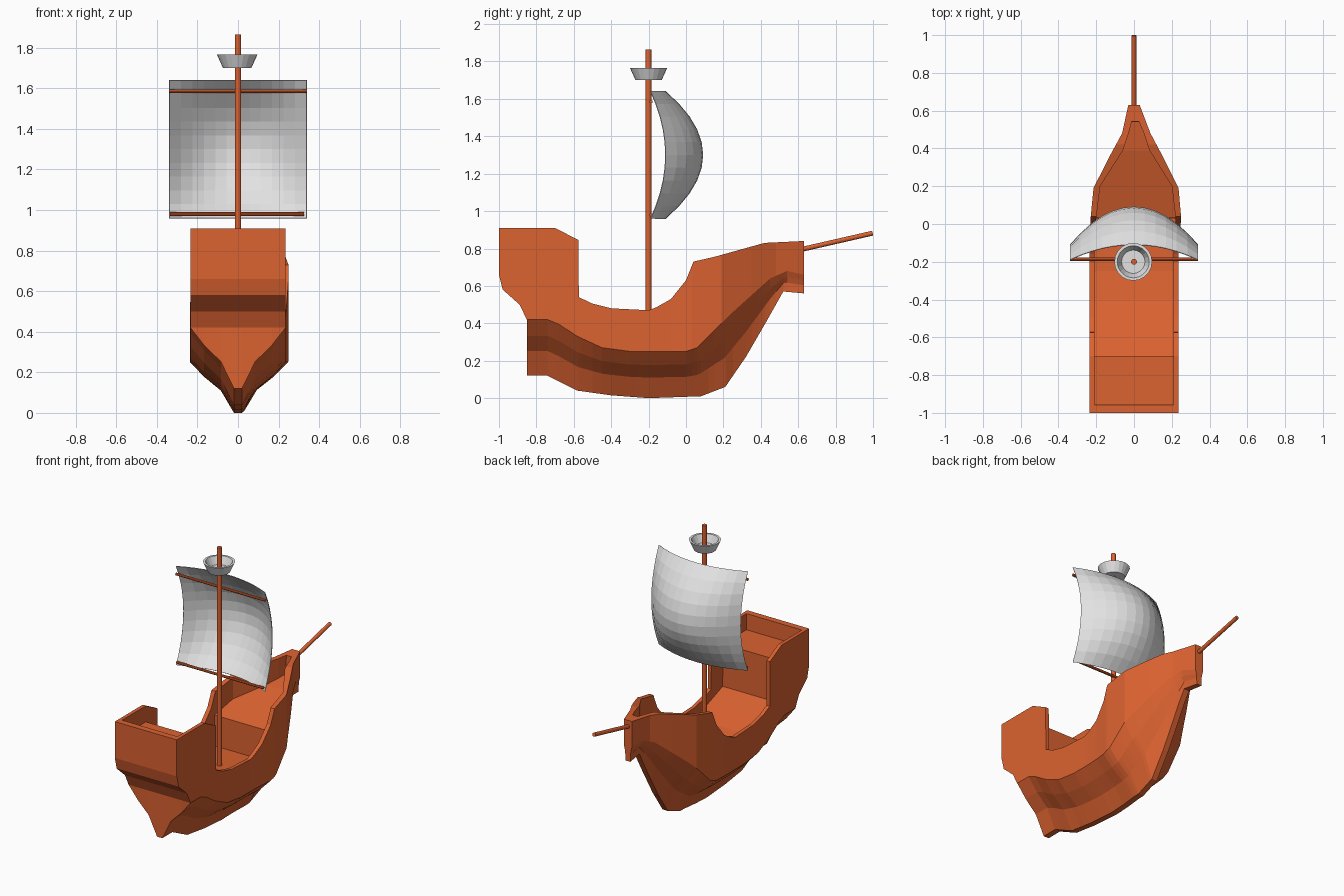
import bpy, bmesh, math
from mathutils import Vector

if "Cube" in bpy.data.objects:
    bpy.data.objects.remove(bpy.data.objects["Cube"])


def material(name, rgb):
    m = bpy.data.materials.new(name)
    m.diffuse_color = (*rgb, 1)
    m.use_nodes = True
    m.node_tree.nodes["Principled BSDF"].inputs["Base Color"].default_value = m.diffuse_color
    return m


WOOD = material("orange_wood", (0.71, 0.122, 0.03))
CLOTH = material("pale_canvas", (0.76, 0.76, 0.76))


def finish(name, bm, mat):
    bmesh.ops.recalc_face_normals(bm, faces=bm.faces)
    me = bpy.data.meshes.new(name)
    bm.to_mesh(me)
    bm.free()
    me.materials.append(mat)
    ob = bpy.data.objects.new(name, me)
    bpy.context.collection.objects.link(ob)
    return ob


def sample(curve, y):
    for (a, p), (b, q) in zip(curve, curve[1:]):
        if y <= b:
            return p + (q - p) * max(0, (y - a) / (b - a))
    return curve[-1][1]


# Hull lines along y: rail, chine, keel, half widths, deck, sideways shift
TOP = [(-1, .91), (-.70, .91), (-.575, .845), (-.573, .54), (-.5, .505), (-.4, .48), (-.2, .47),
       (-.16, .485), (-.08, .53), (0, .63), (.04, .73), (.15, .755), (.42, .83), (.63, .84)]
CHINE = [(-1, .66), (-.98, .58), (-.89, .50), (-.851, .42), (-.74, .42), (-.68, .395), (-.58, .33),
         (-.45, .27), (-.3, .25), (0, .25), (.06, .27), (.12, .33), (.25, .46), (.45, .64),
         (.54, .68), (.63, .66)]
KEEL = [(-1, .66), (-.98, .58), (-.89, .50), (-.851, .42), (-.849, .12), (-.74, .12), (-.70, .10),
        (-.58, .04), (-.4, .015), (-.2, 0), (.08, .01), (.21, .06), (.32, .22), (.43, .41),
        (.52, .57), (.63, .56)]
OUTER = [(-1, .235), (-.2, .235), (.03, .24), (.19, .225), (.35, .145), (.48, .075), (.63, .03)]
INNER = [(-1, .21), (.03, .21), (.2, .19), (.39, .07), (.54, .02), (.63, .015)]
DECK = [(-1, 1), (-.957, 1), (-.955, .80), (-.70, .80), (-.698, .51), (-.56, .46), (-.4, .40),
        (-.25, .37), (.03, .36), (.032, .57), (.39, .68), (.54, .71), (.542, 1), (.63, 1)]
SHIFT = [(-1, 0), (-.1, 0), (.03, .01), (.48, .012), (.63, 0)]


def hull():
    bm = bmesh.new()
    ys = sorted({p[0] for c in (TOP, CHINE, KEEL, OUTER, INNER, DECK) for p in c})
    rings = []
    for y in ys:
        top, ch, ke, w, inn, dk, sx = (sample(c, y) for c in (TOP, CHINE, KEEL, OUTER, INNER, DECK, SHIFT))
        dk = min(dk, top)
        half = [(min(.02, w * .6), ke), (max(w * .36, .02), ch + (ke - ch) * .56),
                (max(w * .71, .022), ch + (ke - ch) * .29), (w, ch), (w, top), (inn, top), (inn, dk)]
        loop = half + [(-x, z) for x, z in reversed(half)]
        rings.append([bm.verts.new((x + sx, y, z)) for x, z in loop])
    n = len(rings[0])
    for a, b in zip(rings, rings[1:]):
        for i in range(n):
            j = (i + 1) % n
            bm.faces.new((a[i], a[j], b[j], b[i]))
    bm.faces.new(rings[0])
    bm.faces.new(rings[-1])
    bmesh.ops.remove_doubles(bm, verts=bm.verts, dist=.0005)
    bmesh.ops.dissolve_degenerate(bm, edges=bm.edges, dist=.0001)
    return finish("hull", bm, WOOD)


def pole(name, a, b, r, sides=12):
    a, b = Vector(a), Vector(b)
    bm = bmesh.new()
    bmesh.ops.create_cone(bm, cap_ends=True, segments=sides, radius1=r, radius2=r, depth=(b - a).length)
    ob = finish(name, bm, WOOD)
    ob.location = (a + b) / 2
    ob.rotation_euler = (b - a).to_track_quat('Z', 'Y').to_euler()
    return ob


hull()

# Spars
pole("mast", (0, -.2, .34), (0, -.2, 1.865), .016)
pole("upper_yard", (-.34, -.187, 1.585), (.34, -.187, 1.585), .009, 8)
pole("lower_yard", (-.335, -.187, .98), (.325, -.187, .98), .009, 8)
pole("bowsprit", (0, .56, .782), (0, .998, .882), .013)

# Billowing square sail
bm = bmesh.new()
NX, NZ = 12, 10
grid = []
for k in range(NZ + 1):
    v = 2 * k / NZ - 1
    row = []
    for i in range(NX + 1):
        u = 2 * i / NX - 1
        bx, bz = 1 - u * u, 1 - v * v
        y = -.19 + .08 * bx + .08 * bz + .12 * bx * bz
        row.append(bm.verts.new((.338 * u, y, 1.30 + .34 * v)))
    grid.append(row)
for a, b in zip(grid, grid[1:]):
    for i in range(NX):
        bm.faces.new((a[i], a[i + 1], b[i + 1], b[i]))
sail = finish("sail", bm, CLOTH)
mod = sail.modifiers.new("thickness", 'SOLIDIFY')
mod.thickness = .004
mod.offset = 0

# Lookout basket: a lathed, open-topped bowl around the mast
bm = bmesh.new()
profile = [(0, 1.70), (.07, 1.70), (.10, 1.766), (.085, 1.766), (.062, 1.715), (0, 1.715)]
vs = [bm.verts.new((r, 0, z)) for r, z in profile]
es = [bm.edges.new(p) for p in zip(vs, vs[1:])]
bmesh.ops.spin(bm, geom=vs + es, cent=(0, 0, 0), axis=(0, 0, 1), angle=2 * math.pi, steps=20)
bmesh.ops.remove_doubles(bm, verts=bm.verts, dist=.0005)
basket = finish("lookout_basket", bm, CLOTH)
basket.location = (-.004, -.2, 0)
